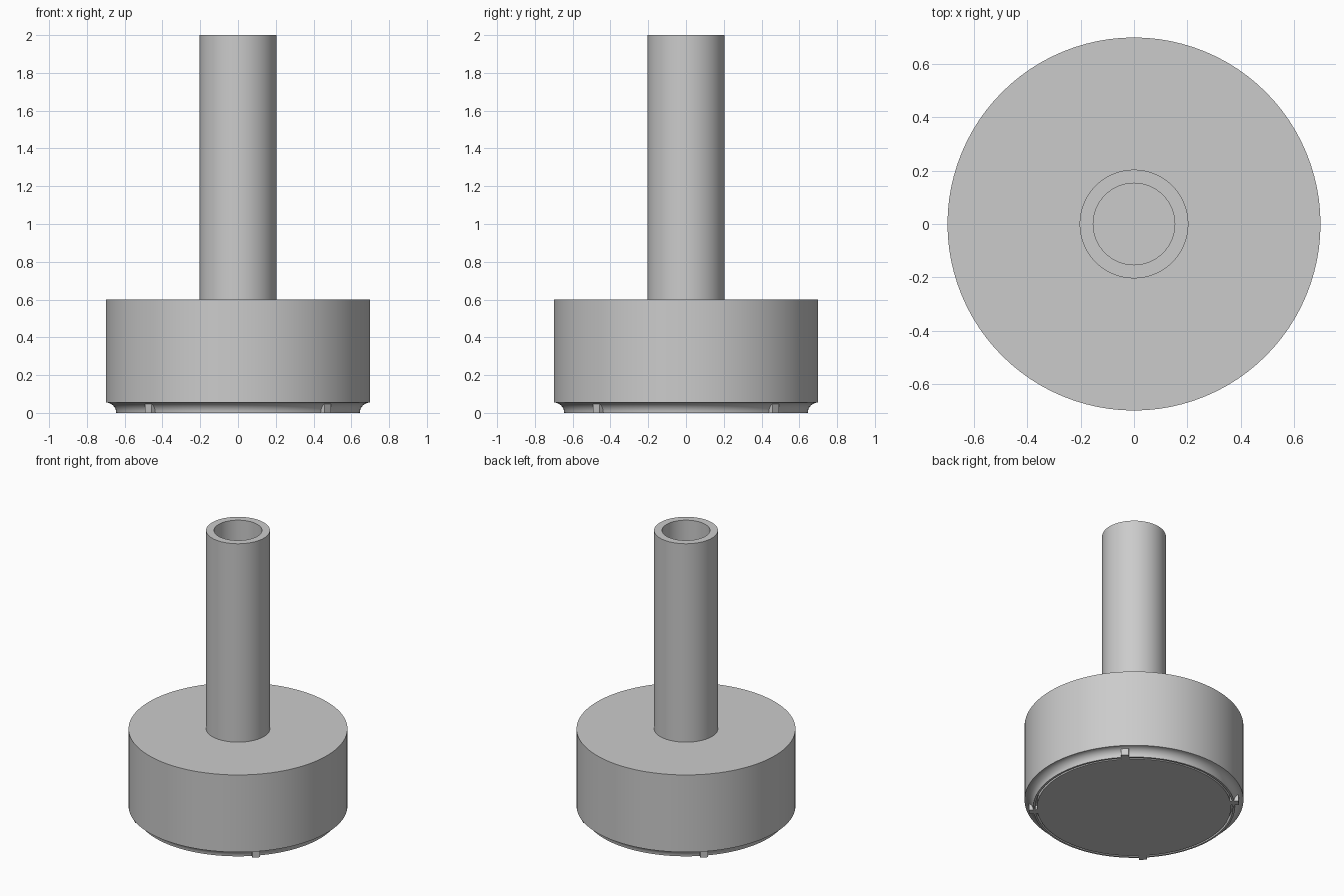
import bpy
import bmesh
from math import sin, cos, pi, radians
from mathutils import Matrix, Vector

SEGMENTS = 96

cube = bpy.data.objects.get("Cube")
if cube:
    bpy.data.objects.remove(cube, do_unlink=True)

grey = bpy.data.materials.new("plain_grey")
grey.use_nodes = True
GREY = (0.6, 0.6, 0.6, 1)
grey.diffuse_color = GREY
grey.node_tree.nodes["Principled BSDF"].inputs["Base Color"].default_value = GREY


def add_object(name, bm):
    bmesh.ops.recalc_face_normals(bm, faces=bm.faces)
    mesh = bpy.data.meshes.new(name)
    bm.to_mesh(mesh)
    bm.free()
    mesh.materials.append(grey)
    obj = bpy.data.objects.new(name, mesh)
    bpy.context.collection.objects.link(obj)
    return obj


def lathe(name, profile):
    """Spin a (radius, height) profile around z and shade it smooth."""
    bm = bmesh.new()
    verts = [bm.verts.new((r, 0, z)) for r, z in profile]
    edges = [bm.edges.new(pair) for pair in zip(verts, verts[1:])]
    bmesh.ops.spin(bm, geom=verts + edges, cent=(0, 0, 0), axis=(0, 0, 1),
                   angle=2 * pi, steps=SEGMENTS, use_duplicate=False)
    bmesh.ops.remove_doubles(bm, verts=bm.verts, dist=1e-5)
    obj = add_object(name, bm)
    bpy.ops.object.select_all(action="DESELECT")
    obj.select_set(True)
    bpy.context.view_layer.objects.active = obj
    bpy.ops.object.shade_smooth_by_angle(angle=radians(30))
    return obj


# Round base: concave lower edge, thin rim and a groove around the bottom disc
R, COVE = 0.70, 0.055
cove = [(R - COVE * cos(a), COVE * sin(a)) for a in (i * pi / 16 for i in range(9))]
lathe("base", [(0, 0), (0.62, 0), (0.62, 0.03), (0.632, 0.03), (0.632, 0)]
      + cove + [(R, 0.6), (0, 0.6)])

# Hollow stem with a closed floor
lathe("stem", [(0.204, 0.6), (0.204, 2.0), (0.153, 2.0), (0.153, 0.602), (0, 0.602)])

# Four small tabs bridging the groove and the concave edge
for i, name in enumerate(("back_left", "back_right", "front_right", "front_left")):
    bm = bmesh.new()
    bmesh.ops.create_cube(bm, size=1)
    bmesh.ops.scale(bm, verts=bm.verts, vec=Vector((0.06, 0.05, 0.056)))
    bmesh.ops.translate(bm, verts=bm.verts, vec=Vector((0.642, 0, 0.028)))
    bmesh.ops.rotate(bm, verts=bm.verts, cent=(0, 0, 0),
                     matrix=Matrix.Rotation(radians(45 + 90 * i), 3, "Z"))
    add_object(name + "_tab", bm)
